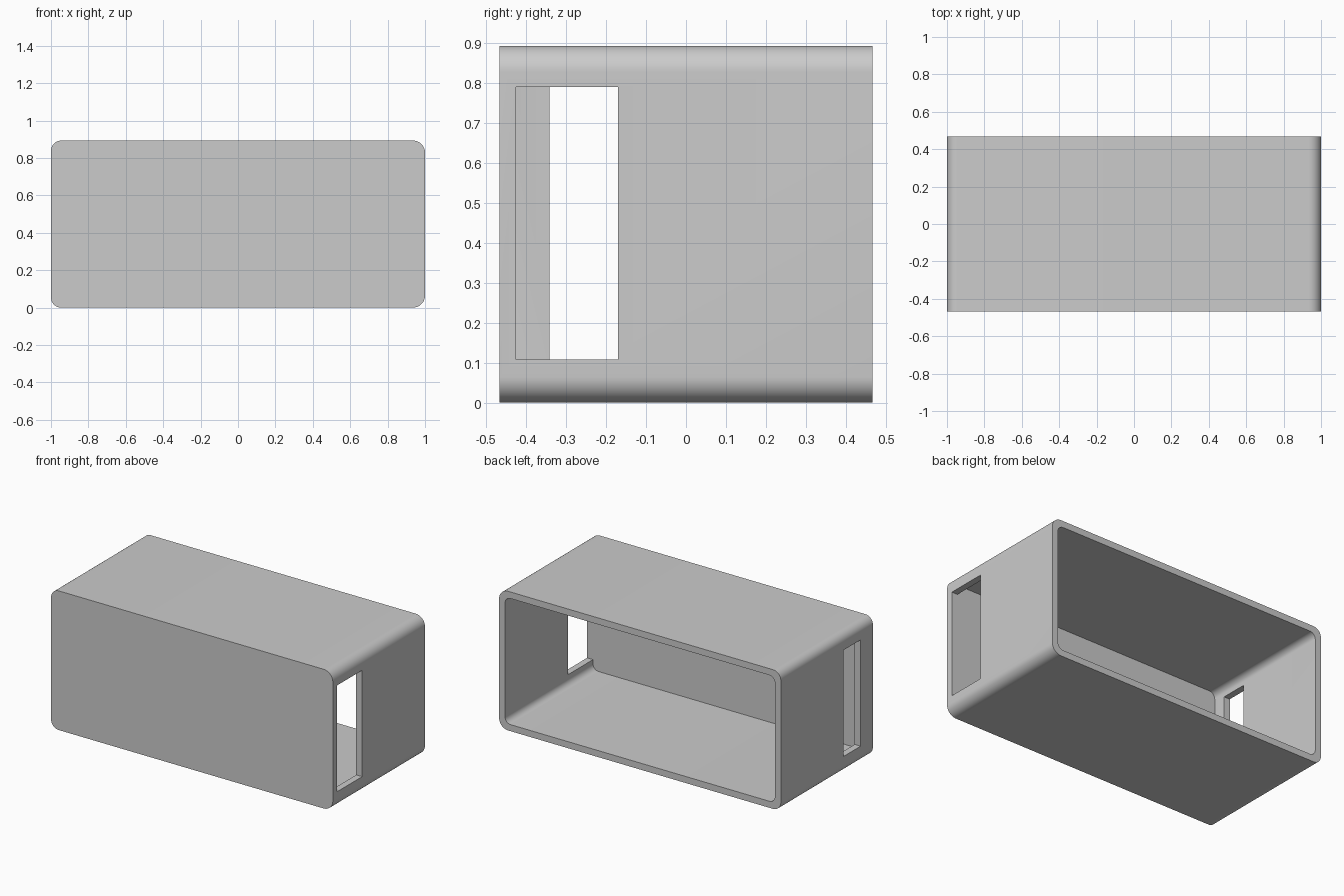
import bpy
import bmesh
from math import cos, sin, pi

if "Cube" in bpy.data.objects:
    bpy.data.objects.remove(bpy.data.objects["Cube"])

HALF_X, HALF_Y, HEIGHT, WALL = 1.0, 0.467, 0.893, 0.042
WINDOW_Z = (0.108, 0.79)

grey = bpy.data.materials.new("light grey")
grey.use_nodes = True
grey.diffuse_color = (0.6, 0.6, 0.6, 1)
grey.node_tree.nodes["Principled BSDF"].inputs["Base Color"].default_value = (0.6, 0.6, 0.6, 1)


def rounded_prism(name, x, y, z, r_left=0, r_right=0, steps=12):
    """Rectangle in x and z with rounded corners, extruded along y."""
    corners = [(x[1], z[1], -1, -1, r_right), (x[0], z[1], 1, -1, r_left),
               (x[0], z[0], 1, 1, r_left), (x[1], z[0], -1, 1, r_right)]
    bm = bmesh.new()
    ring = []
    for i, (cx, cz, sx, sz, r) in enumerate(corners):
        count = steps if r else 0
        for k in range(count + 1):
            a = pi / 2 * (i + k / max(count, 1))
            if r:
                px, pz = cx + sx * r + r * cos(a), cz + sz * r + r * sin(a)
            else:
                px, pz = cx, cz
            ring.append(bm.verts.new((px, y[0], pz)))
    face = bm.faces.new(ring)
    new = bmesh.ops.extrude_face_region(bm, geom=[face])["geom"]
    for v in new:
        if isinstance(v, bmesh.types.BMVert):
            v.co.y = y[1]
    bmesh.ops.recalc_face_normals(bm, faces=bm.faces)
    mesh = bpy.data.meshes.new(name)
    bm.to_mesh(mesh)
    bm.free()
    mesh.materials.append(grey)
    obj = bpy.data.objects.new(name, mesh)
    bpy.context.collection.objects.link(obj)
    return obj


# Outer sleeve, closed at the front
shell = rounded_prism("box_shell", (-HALF_X, HALF_X), (-HALF_Y, HALF_Y),
                      (0, HEIGHT), 0.055, 0.065)

# Cavity open at the back, and a window through each end wall
cutters = [
    rounded_prism("cavity_cutter", (WALL - HALF_X, HALF_X - WALL),
                  (WALL - HALF_Y, HALF_Y + 0.1), (WALL, HEIGHT - WALL), 0.04, 0.04),
    rounded_prism("wide_window_cutter", (0.8, 1.1), (WALL - HALF_Y, -0.17), WINDOW_Z),
    rounded_prism("narrow_window_cutter", (-1.1, -0.8), (-0.342, -0.17), WINDOW_Z),
]

bpy.ops.object.select_all(action="DESELECT")
bpy.context.view_layer.objects.active = shell
shell.select_set(True)
for cutter in cutters:
    cutter.hide_render = True
    mod = shell.modifiers.new(cutter.name, "BOOLEAN")
    mod.operation, mod.solver, mod.object = "DIFFERENCE", "EXACT", cutter
    bpy.ops.object.modifier_apply(modifier=mod.name)
    bpy.data.objects.remove(cutter)

bpy.ops.object.shade_smooth_by_angle(angle=pi / 6)
